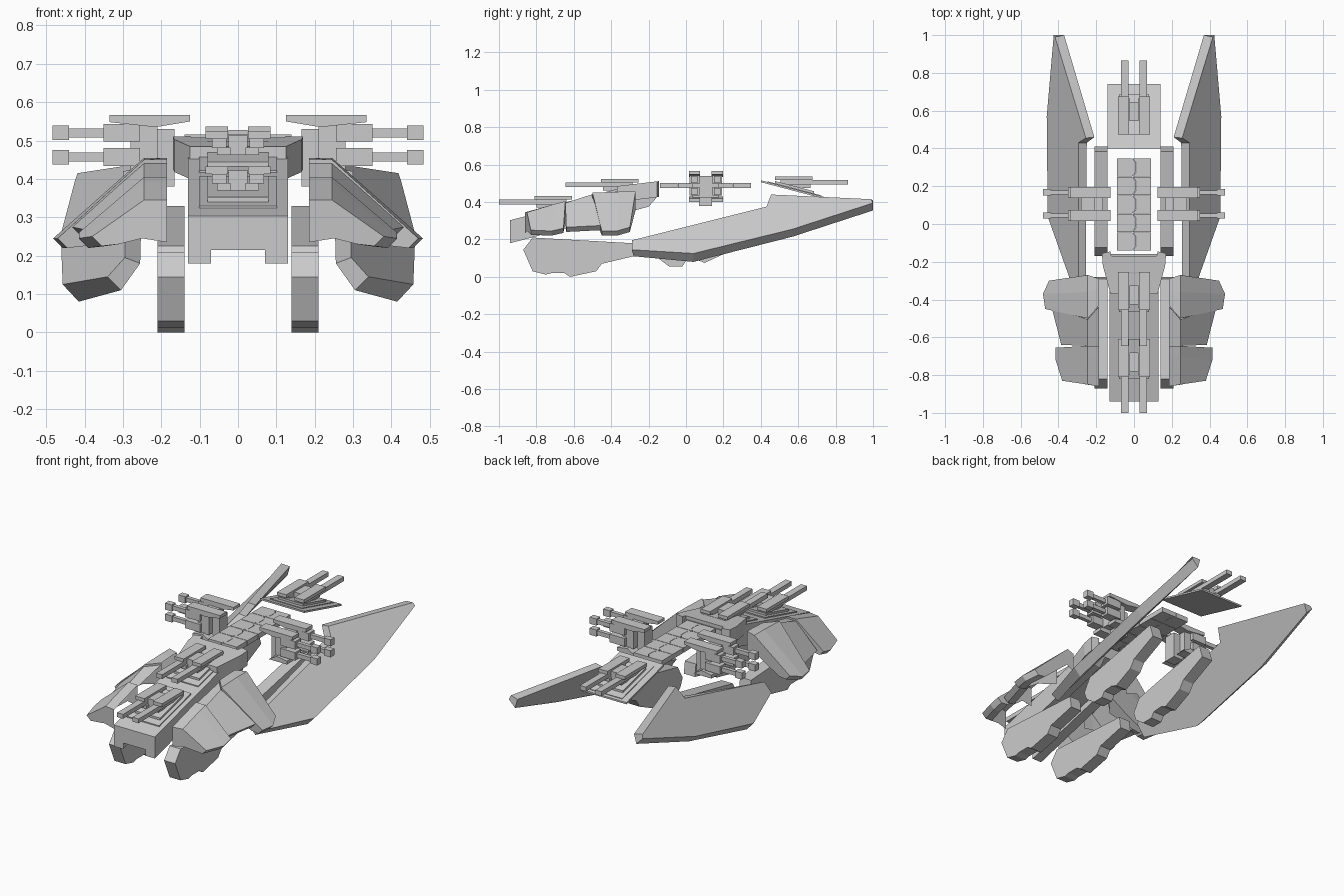
import bpy, bmesh


def build(name, verts, faces, mirror=False, drop=()):
    mesh = bpy.data.meshes.new(name)
    bm = bmesh.new()
    vs = [bm.verts.new(v) for v in verts]
    made = [bm.faces.new([vs[i] for i in f]) for f in faces]
    bmesh.ops.recalc_face_normals(bm, faces=made)
    # Open shells: remove the hidden inner faces once normals are known
    bmesh.ops.delete(bm, geom=[made[i] for i in drop], context="FACES")
    bm.to_mesh(mesh)
    bm.free()
    ob = bpy.data.objects.new(name, mesh)
    bpy.context.collection.objects.link(ob)
    if mirror:
        m = ob.modifiers.new("Mirror", "MIRROR")
        m.use_mirror_merge = False
    return ob


def loft(name, rings, mirror=False, open_sides=()):
    """Skin equal-length closed rings, cap both ends, leave chosen sides open."""
    n = len(rings[0])
    verts = [p for r in rings for p in r]
    faces = [list(range(n)), list(range(len(verts) - n, len(verts)))]
    drop = []
    for k in range(len(rings) - 1):
        for i in range(n):
            j = (i + 1) % n
            if i in open_sides:
                drop.append(len(faces))
            faces.append([k * n + i, k * n + j, (k + 1) * n + j, (k + 1) * n + i])
    return build(name, verts, faces, mirror, drop)


def slab_yz(name, profile, x0, x1, mirror=False):
    return loft(name, [[(x, y, z) for y, z in profile] for x in (x0, x1)], mirror)


def slab_xy(name, profile, z0, z1, mirror=False, slope=0.0, pivot=0.0):
    """Plan outline made into a plate, tilted along y by slope."""
    return loft(name, [[(x, y, z + slope * (y - pivot)) for x, y in profile]
                       for z in (z0, z1)], mirror)


def box(name, x, y, z, mirror=False):
    return slab_xy(name, [(x[0], y[0]), (x[1], y[0]), (x[1], y[1]), (x[0], y[1])],
                   z[0], z[1], mirror)


# Sloping main hull, with lower side rails leaving a channel at the bottom
S = 0.262
slab_yz("hull", [(-0.94, 0.215), (-0.94, 0.303), (-0.28, 0.475), (-0.16, 0.49),
                 (-0.16, 0.42)], -0.13, 0.13)
slab_yz("hull_rail", [(-0.94, 0.18), (-0.94, 0.215), (-0.16, 0.42), (-0.2, 0.375)],
        0.07, 0.13, True)
# Flared collar at the back of the hull
slab_xy("hull_collar", [(-0.12, -0.17), (0.12, -0.17), (0.125, -0.145), (0.17, -0.155),
                        (0.165, -0.22), (0.125, -0.37), (-0.125, -0.37),
                        (-0.165, -0.22), (-0.17, -0.155), (-0.125, -0.145)],
        0.42, 0.505, False, 0.12, -0.2)

# Armoured spine: two rows of tiles meeting in a zigzag
for i in range(5):
    y = -0.14 + i * 0.098
    for edge, gap in ((0.09, 0.001), (-0.09, -0.001)):
        slab_xy("spine_tile", [(gap - 0.008, y), (edge, y), (edge, y + 0.095),
                               (gap - 0.008, y + 0.095), (gap + 0.012, y + 0.07),
                               (gap + 0.012, y + 0.025)], 0.475, 0.503)

# Front and rear skids; the rear pair is pitched upward
slab_yz("front_skid", [(-0.87, 0.145), (-0.82, 0.21), (-0.29, 0.18), (-0.28, 0.11),
                       (-0.45, 0.07), (-0.48, 0.03), (-0.62, 0.0), (-0.65, 0.02),
                       (-0.72, 0.02), (-0.75, 0.012), (-0.82, 0.03)], 0.14, 0.21, True)
slab_yz("rear_skid", [(-0.17, 0.15), (-0.125, 0.225), (0.385, 0.33), (0.41, 0.25),
                      (0.25, 0.175), (0.22, 0.13), (0.1, 0.075), (0.06, 0.09),
                      (0.0, 0.085), (-0.02, 0.055), (-0.09, 0.055), (-0.15, 0.1)],
        0.14, 0.21, True)

# Swept side wings: outer and inner outlines joined by bevelled edges
outer = [(0.34, -0.29, 0.145), (0.295, -0.29, 0.195), (0.295, 0.43, 0.375),
         (0.255, 0.455, 0.44), (0.418, 0.99, 0.415), (0.425, 1.0, 0.395),
         (0.462, 0.57, 0.255), (0.457, 0.04, 0.125)]
inner = [(0.305, -0.28, 0.11), (0.255, -0.28, 0.18), (0.25, 0.43, 0.37),
         (0.21, 0.46, 0.435), (0.37, 1.0, 0.408), (0.385, 1.0, 0.355),
         (0.42, 0.57, 0.215), (0.415, 0.04, 0.08)]
loft("side_wing", [outer, inner], True)


# Bent shoulder armour: open-backed shells in overlapping segments
def shoulder(name, sections):
    rings = []
    for yi, yb, yo, zt, xo, zo in sections:
        rings.append([(0.185, yi, zt), (0.245, yb, zt), (xo, yo, zo),
                      (xo - 0.025, yo, zo - 0.025), (xo - 0.07, yo, zo - 0.02),
                      (0.25, yb, zt - 0.1), (0.185, yi, zt - 0.11)])
    loft(name, rings, True, (4, 5, 6))


shoulder("shoulder_rear", [(-0.29, -0.27, -0.30, 0.455, 0.45, 0.265),
                           (-0.34, -0.36, -0.37, 0.455, 0.482, 0.245),
                           (-0.43, -0.50, -0.45, 0.45, 0.47, 0.245)])
shoulder("shoulder_middle", [(-0.435, -0.505, -0.445, 0.44, 0.435, 0.275),
                             (-0.645, -0.645, -0.64, 0.395, 0.385, 0.265)])
shoulder("shoulder_front", [(-0.645, -0.645, -0.655, 0.405, 0.415, 0.26),
                            (-0.70, -0.70, -0.72, 0.39, 0.415, 0.245),
                            (-0.86, -0.85, -0.83, 0.345, 0.38, 0.25)])


# Twin gun unit; d = -1 fires forward, +1 fires backward
def twin_gun(tip, z, d):
    def span(a, b):
        return tuple(sorted((tip - d * a, tip - d * b)))
    box("gun_barrel", (0.03, 0.068), span(0, 0.36), (z - 0.012, z + 0.013), True)
    box("gun_rail", (0.026, 0.085), span(0.19, 0.39), (z + 0.013, z + 0.032), True)
    box("gun_breech", (0.02, 0.055), span(0.2, 0.34), (z - 0.03, z - 0.01), True)
    box("gun_mount", (-0.025, 0.025), span(0.22, 0.32), (z - 0.03, z + 0.022))
    # Stepped base plate following the deck slope
    p = tip - d * 0.27
    for w, a, b, lo, hi in ((0.102, 0.14, 0.43, -0.05, -0.036),
                            (0.08, 0.18, 0.39, -0.036, -0.024)):
        y0, y1 = span(a, b)
        slab_xy("gun_base", [(-w, y0), (w, y0), (w, y1), (-w, y1)],
                z + lo, z + hi, False, -S * d, p)


twin_gun(-1.0, 0.40, -1)
twin_gun(-0.645, 0.492, -1)
twin_gun(0.865, 0.505, 1)
# Broad floating plate under the rear gun
slab_xy("rear_gun_plate", [(-0.14, 0.40), (0.14, 0.40), (0.14, 0.74), (-0.14, 0.74)],
        0.455, 0.465, False, -S, 0.595)

# Side turrets: four outward barrels each
for y in (0.045, 0.167):
    for z in (0.52, 0.457):
        box("turret_muzzle", (0.44, 0.483), (y - 0.017, y + 0.017),
            (z - 0.019, z + 0.019), True)
        box("turret_barrel", (0.34, 0.44), (y - 0.011, y + 0.011),
            (z - 0.012, z + 0.012), True)
        box("turret_breech", (0.255, 0.35), (y - 0.026, y + 0.026),
            (z - 0.023, z + 0.023), True)
    # Tapered roof and floor strips
    roof = [(0.125, 0.567), (0.335, 0.567), (0.335, 0.548), (0.215, 0.535), (0.125, 0.55)]
    floor = [(0.185, 0.40), (0.30, 0.40), (0.30, 0.42), (0.235, 0.43)]
    for prof in (roof, floor):
        loft("turret_strip", [[(x, yy, zz) for x, zz in prof]
                              for yy in (y - 0.03, y + 0.03)], True)
box("turret_body", (0.21, 0.28), (0.035, 0.175), (0.425, 0.54), True)
box("turret_pillar", (0.165, 0.23), (0.07, 0.14), (0.38, 0.53), True)
